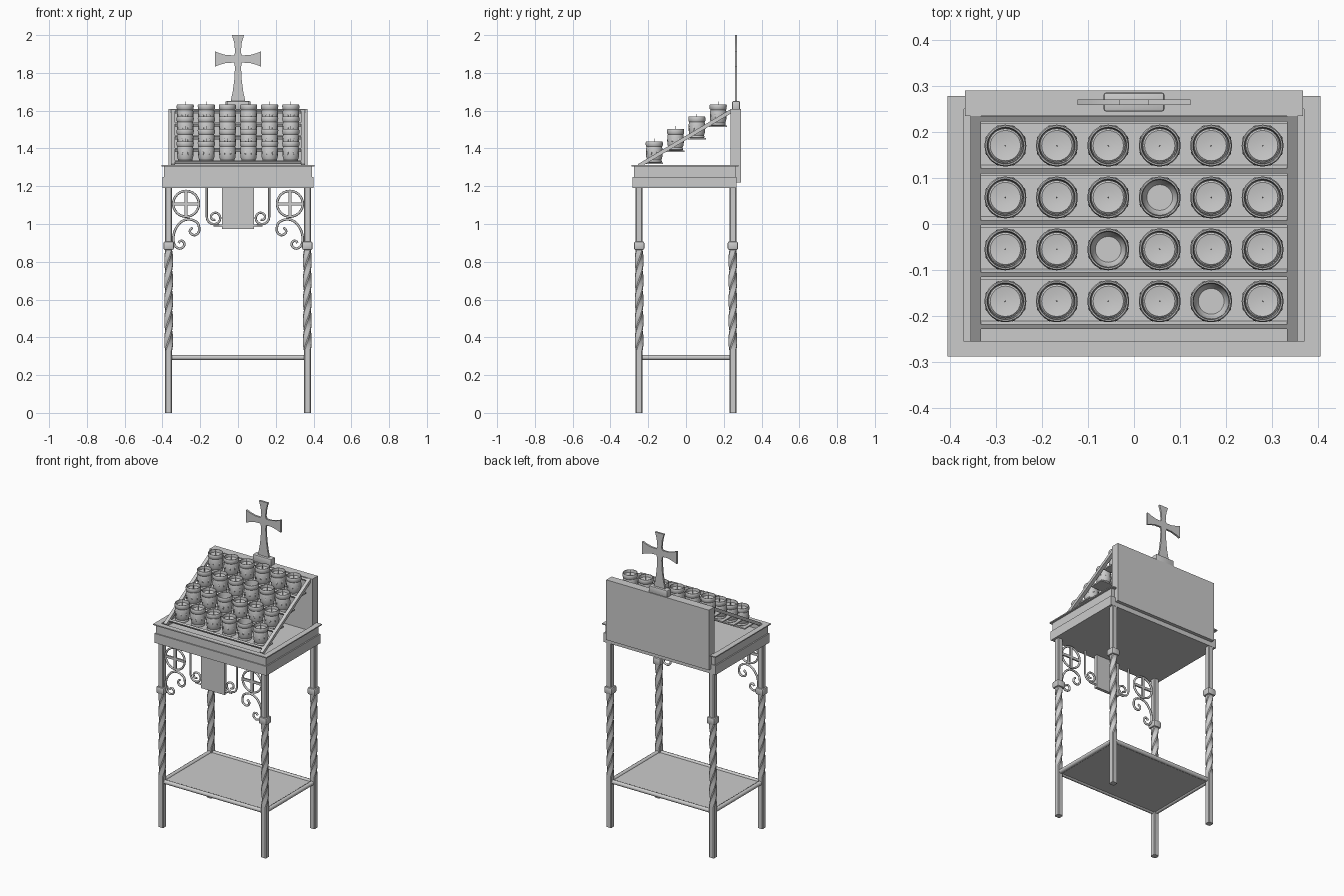
import bpy, bmesh
from math import sin, cos, pi, atan2, hypot, radians
from mathutils import Matrix, Vector

if "Cube" in bpy.data.objects:
    bpy.data.objects.remove(bpy.data.objects["Cube"])


def add(name, bm):
    bmesh.ops.recalc_face_normals(bm, faces=bm.faces)
    me = bpy.data.meshes.new(name)
    bm.to_mesh(me)
    bm.free()
    return place(name, me)


def place(name, data, loc=(0, 0, 0)):
    ob = bpy.data.objects.new(name, data)
    ob.location = loc
    bpy.context.collection.objects.link(ob)
    return ob


def box(name, c, s, rx=0.0, bevel=0.0):
    bm = bmesh.new()
    bmesh.ops.create_cube(bm, size=1, matrix=Matrix.Translation(c) @ Matrix.Rotation(rx, 4, 'X')
                          @ Matrix.Diagonal((*s, 1)))
    if bevel:
        bmesh.ops.bevel(bm, geom=bm.edges[:], offset=bevel, segments=2, affect='EDGES', profile=0.5)
    return add(name, bm)


def loft(bm, rings):
    """Skin closed rings of equal length and cap both ends."""
    vs = [[bm.verts.new(p) for p in r] for r in rings]
    n = len(vs[0])
    for a, b in zip(vs, vs[1:]):
        for i in range(n):
            bm.faces.new((a[i], a[(i + 1) % n], b[(i + 1) % n], b[i]))
    bm.faces.new(vs[0][::-1])
    bm.faces.new(vs[-1])
    return bm


def lathe(bm, prof, n=28):
    return loft(bm, [[(r * cos(2 * pi * i / n), r * sin(2 * pi * i / n), z) for i in range(n)]
                     for r, z in prof])


def wire(name, pts, r, smooth=False, closed=False):
    """Round bar following points."""
    cu = bpy.data.curves.new(name, 'CURVE')
    cu.dimensions = '3D'
    cu.bevel_depth = r
    cu.bevel_resolution = 2
    cu.use_fill_caps = True
    sp = cu.splines.new('NURBS' if smooth else 'POLY')
    sp.points.add(len(pts) - 1)
    for p, co in zip(sp.points, pts):
        p.co = (*co, 1)
    sp.use_cyclic_u = closed
    if smooth:
        sp.order_u = 3
        sp.use_endpoint_u = True
        sp.resolution_u = 6
    return place(name, cu)


LX, LY = 0.367, 0.248

# Legs: chamfered square bars, twisted between shelf and collar
H, C = 0.0185, 0.0135
sect = [(H, -C), (H, C), (C, H), (-C, H), (-H, C), (-H, -C), (-C, -H), (C, -H)]
levels = [(0, 0), (0.33, 0)] + [(0.33 + 0.53 * i / 50, 2.5 * pi * i / 50) for i in range(1, 51)]
levels.append((1.2, 2.5 * pi))
bm = loft(bmesh.new(), [[(x * cos(a) - y * sin(a), x * sin(a) + y * cos(a), z) for x, y in sect]
                        for z, a in levels])
leg = add("leg", bm)
leg.location = (-LX, -LY, 0)
for x, y in ((LX, -LY), (-LX, LY), (LX, LY)):
    place("leg", leg.data, (x, y, 0))
for x in (-LX, LX):
    for y in (-LY, LY):
        box("leg_collar", (x, y, 0.885), (0.055, 0.055, 0.044), bevel=0.008)

# Lower shelf with round rails
box("lower_shelf", (0, 0, 0.292), (2 * LX, 2 * LY, 0.008))
for s in (-1, 1):
    wire("shelf_rail", [(-LX, s * LY, 0.293), (LX, s * LY, 0.293)], 0.0135)
    wire("shelf_rail", [(s * LX, -LY, 0.293), (s * LX, LY, 0.293)], 0.0135)

# Stepped tray with rim and recessed floor
rim = [(0.400, -0.282, 0.268, 1.19), (0.400, -0.282, 0.268, 1.25), (0.392, -0.275, 0.262, 1.25),
       (0.392, -0.275, 0.262, 1.305), (0.405, -0.288, 0.278, 1.305), (0.405, -0.288, 0.278, 1.312),
       (0.370, -0.255, 0.250, 1.312), (0.370, -0.255, 0.250, 1.27)]
add("tray", loft(bmesh.new(), [[(-x, a, z), (x, a, z), (x, b, z), (-x, b, z)] for x, a, b, z in rim]))

# Back panel and cross on its base
box("back_panel", (0, 0.2625, 1.414), (0.734, 0.055, 0.388))
box("cross_base", (0, 0.265, 1.626), (0.132, 0.041, 0.048), bevel=0.005)
half = [(.032, 2.0), (.02, 1.96), (.015, 1.91), (.021, 1.893), (.06, 1.894), (.095, 1.903), (.123, 1.914),
        (.123, 1.833), (.095, 1.844), (.06, 1.853), (.021, 1.854), (.016, 1.83), (.02, 1.76),
        (.028, 1.70), (.04, 1.645)]
outline = half + [(-x, z) for x, z in reversed(half)]
add("cross", loft(bmesh.new(), [[(x, y, z) for x, z in outline] for y in (0.259, 0.271)]))

# Sloping candle rack: side rails, crossbars, flat shelves
y0, z0, y1, z1 = -0.25, 1.308, 0.24, 1.598
tilt = atan2(z1 - z0, y1 - y0)
for s in (-1, 1):
    box("rack_side_rail", (s * 0.344, (y0 + y1) / 2, (z0 + z1) / 2),
        (0.022, hypot(y1 - y0, z1 - z0), 0.02), tilt)
for k in range(5):
    y = -0.219 + 0.1128 * k
    box("rack_crossbar", (0, y, z0 + (y - y0) * (z1 - z0) / (y1 - y0)), (0.67, 0.012, 0.016), tilt)

# Candle cup with raised drop ornaments
bm = lathe(bmesh.new(), [(.036, 0), (.040, .003), (.040, .009), (.037, .014), (.042, .026), (.0445, .05),
                         (.043, .075), (.041, .084), (.045, .090), (.0455, .106), (.043, .113),
                         (.040, .113), (.038, .095), (.037, .025), (.028, .012)])
for i in range(8):
    bmesh.ops.create_icosphere(bm, subdivisions=1, radius=1,
                               matrix=Matrix.Rotation(2 * pi * (i + .5) / 8, 4, 'Z')
                               @ Matrix.Translation((.044, 0, .052)) @ Matrix.Diagonal((.003, .005, .012, 1)))
cup = add("candle_cup", bm)
wax = add("candle_wax", lathe(bmesh.new(), [(.036, .03), (.037, .094), (.033, .098), (.015, .095),
                                            (.0018, .095), (.0015, .128)], 24))
empty = {(0, 4), (1, 2), (2, 3)}
for r in range(4):
    y, z = -0.168 + 0.1128 * r, 1.325 + 0.0652 * r
    box("rack_shelf", (0, y, z - 0.004), (0.67, 0.095, 0.008))
    for c in range(6):
        p = (-0.2795 + 0.1118 * c, y, z)
        place("candle_cup", cup.data, p)
        if (r, c) not in empty:
            place("candle_wax", wax.data, p)
bpy.data.objects.remove(cup)
bpy.data.objects.remove(wax)

# Front ornament: plate, wheels and scrolls
FY = -LY
box("front_plate", (0, FY, 1.085), (0.17, 0.02, 0.225))
hook = [(-.206, .987), (-.205, .955), (-.228, .938), (-.253, .948), (-.256, .972), (-.24, .98)]
hook = hook[::-1] + [(-.213, 1.008), (-.25, 1.027), (-.295, 1.02), (-.330, .98), (-.345, .93), (-.338, .885),
                     (-.31, .866), (-.284, .88), (-.284, .905), (-.305, .915), (-.315, .9)]
spiral = [(-.165, 1.19), (-.165, 1.11)]
for i in range(31):
    a, rad = pi + 2.6 * pi * i / 30, 0.041 - 0.029 * i / 30
    spiral.append((-.124 + rad * cos(a), 1.035 + rad * sin(a)))
for s in (-1, 1):
    wx, wz = s * 0.275, 1.107
    wire("wheel_ring", [(wx + .068 * cos(2 * pi * i / 40), FY, wz + .068 * sin(2 * pi * i / 40))
                        for i in range(40)], 0.0065, closed=True)
    box("wheel_spoke", (wx, FY, wz), (0.016, 0.01, 0.134))
    box("wheel_spoke", (wx, FY, wz), (0.134, 0.01, 0.016))
    wire("corner_scroll", [(-s * x, FY, z) for x, z in hook], 0.0065, smooth=True)
    wire("plate_scroll", [(-s * x, FY, z) for x, z in spiral], 0.006)
    wire("scroll_tie", [(s * 0.13, FY, 0.994), (s * 0.08, FY, 0.992)], 0.006)

# Smooth shading with crisp edges
for ob in bpy.context.collection.objects:
    if ob.type == 'MESH':
        ob.select_set(True)
        bpy.context.view_layer.objects.active = ob
bpy.ops.object.shade_smooth_by_angle(angle=radians(35))
